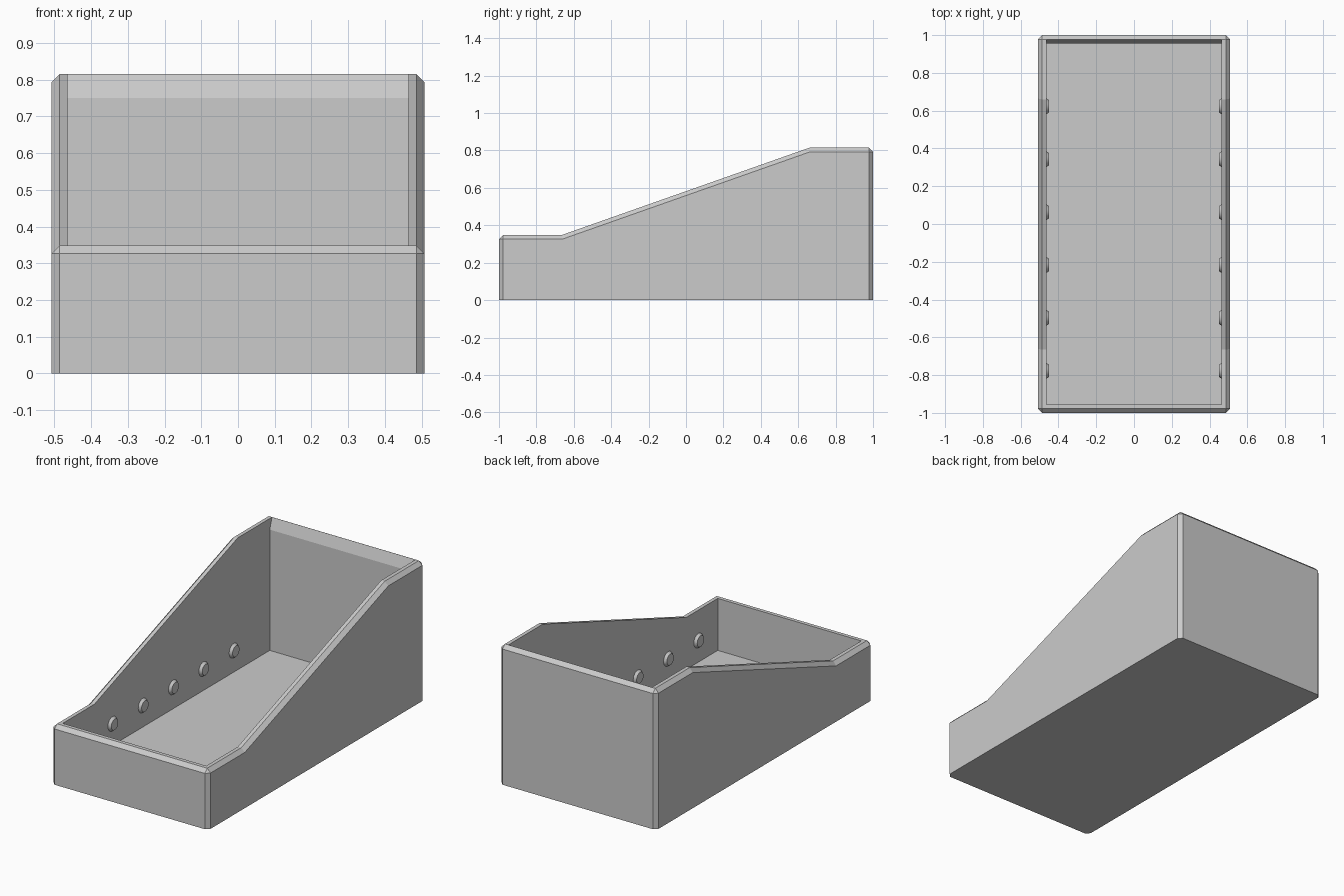
import bpy
import bmesh
from math import radians
from mathutils import Matrix

cube = bpy.data.objects.get("Cube")
if cube:
    bpy.data.objects.remove(cube, do_unlink=True)

HALF_W, HALF_L = 0.508, 1.0
WALL, CHAMFER = 0.044, 0.022
LOW, HIGH = 0.348, 0.815

grey = bpy.data.materials.new("light_grey")
grey.use_nodes = True
COLOUR = (0.6, 0.6, 0.6, 1)
grey.diffuse_color = COLOUR
grey.node_tree.nodes["Principled BSDF"].inputs["Base Color"].default_value = COLOUR


def add_object(name, bm):
    bmesh.ops.recalc_face_normals(bm, faces=bm.faces)
    mesh = bpy.data.meshes.new(name)
    bm.to_mesh(mesh)
    bm.free()
    mesh.materials.append(grey)
    obj = bpy.data.objects.new(name, mesh)
    bpy.context.collection.objects.link(obj)
    return obj


def side_prism(profile, half_width):
    """Extrude a (y, z) side profile across the width."""
    bm = bmesh.new()
    face = bm.faces.new([bm.verts.new((-half_width, y, z)) for y, z in profile])
    moved = bmesh.ops.extrude_face_region(bm, geom=[face])["geom"]
    verts = [v for v in moved if isinstance(v, bmesh.types.BMVert)]
    bmesh.ops.translate(bm, verts=verts, vec=(2 * half_width, 0, 0))
    return bm


# Outer body with chamfered rim and upright corners
body = side_prism([(-HALF_L, 0), (HALF_L, 0), (HALF_L, HIGH), (0.66, HIGH),
                   (-0.665, LOW), (-HALF_L, LOW)], HALF_W)


def is_outer_edge(edge):
    a, b = (v.co for v in edge.verts)
    upright = abs(a.z - b.z) > 0.1 and abs(a.y - b.y) < 0.001
    on_rim = min(a.z, b.z) > 0.1
    on_end = abs(a.y) > 0.99 and abs(b.y) > 0.99
    on_side = abs(a.x - b.x) < 0.001
    return upright or (on_rim and (on_side or on_end))


bmesh.ops.bevel(body, geom=[e for e in body.edges if is_outer_edge(e)],
                offset=CHAMFER, segments=1, affect='EDGES')
bin_body = add_object("bin_body", body)

# Hollow interior, with a steep bevel at the top of the back wall
inner = HALF_L - WALL
cutter = add_object("interior_cutter", side_prism(
    [(-inner, WALL), (inner, WALL), (inner, 0.75), (1.037, 1), (-inner, 1)],
    HALF_W - WALL))
cutter.hide_render = True
hollow = bin_body.modifiers.new("hollow", 'BOOLEAN')
hollow.operation = 'DIFFERENCE'
hollow.solver = 'EXACT'
hollow.object = cutter
depsgraph = bpy.context.evaluated_depsgraph_get()
hollowed = bpy.data.meshes.new_from_object(bin_body.evaluated_get(depsgraph))
bin_body.modifiers.clear()
bin_body.data = hollowed
bpy.data.objects.remove(cutter, do_unlink=True)

# Rows of round studs on the inside of both side walls
PEG_DEPTH = 0.015
for side, label in ((-1, "right"), (1, "left")):
    studs = bmesh.new()
    for i in range(6):
        place = (Matrix.Translation((side * (HALF_W - WALL - PEG_DEPTH / 2),
                                     -0.777 + 0.28 * i, 0.17))
                 @ Matrix.Rotation(radians(-90 * side), 4, 'Y'))
        bmesh.ops.create_cone(studs, cap_ends=True, segments=24, radius1=0.042,
                              radius2=0.032, depth=PEG_DEPTH, matrix=place)
    row = add_object(label + "_wall_studs", studs)
    bpy.ops.object.select_all(action='DESELECT')
    row.select_set(True)
    bpy.context.view_layer.objects.active = row
    bpy.ops.object.shade_smooth_by_angle(angle=radians(30))
